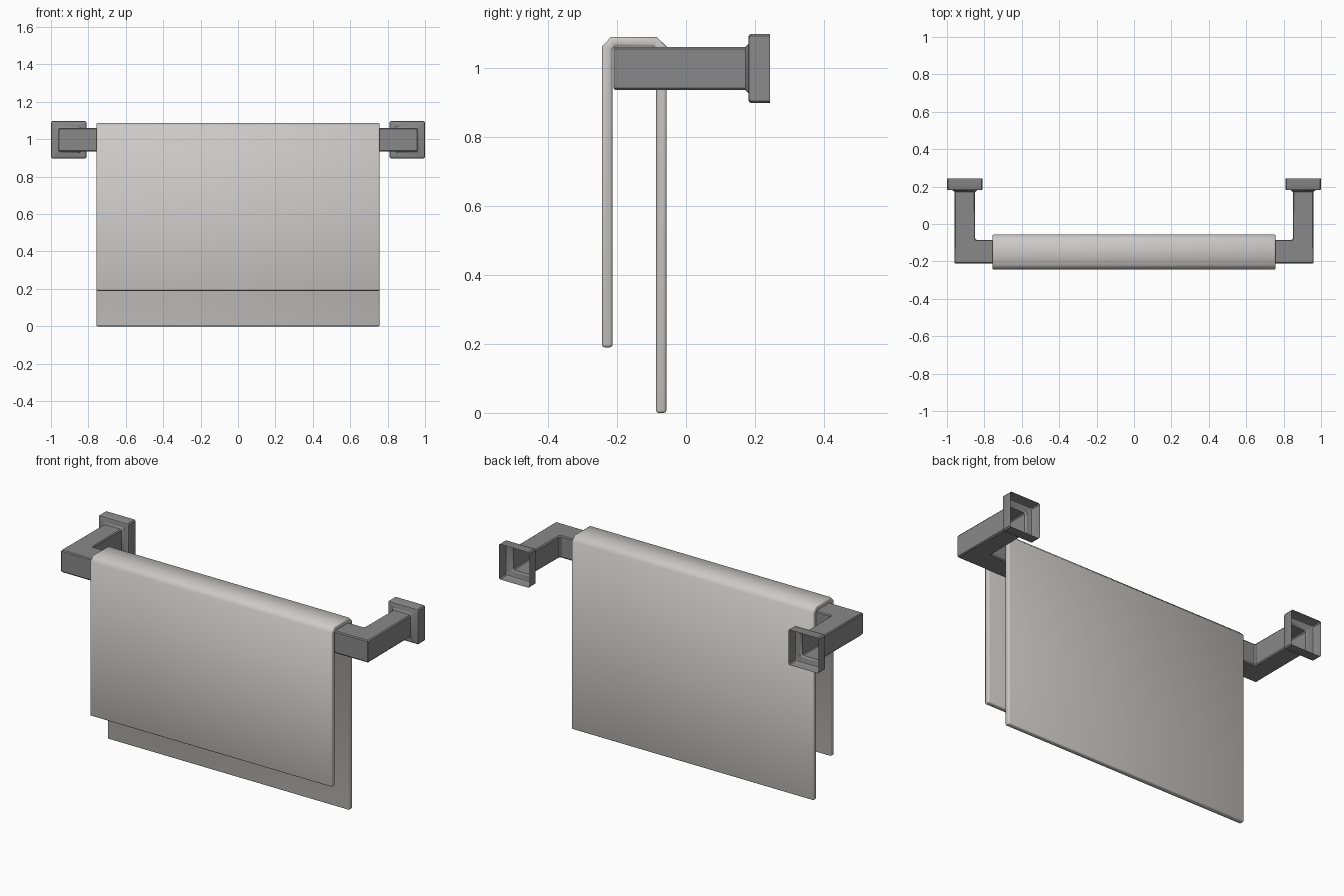
import bpy, bmesh
from mathutils import Vector

if "Cube" in bpy.data.objects:
    bpy.data.objects.remove(bpy.data.objects["Cube"])


def material(name, rgb):
    m = bpy.data.materials.new(name)
    m.diffuse_color = (*rgb, 1)
    m.use_nodes = True
    m.node_tree.nodes["Principled BSDF"].inputs["Base Color"].default_value = m.diffuse_color
    return m


def finish(name, bm, mat, angle=0.6):
    bmesh.ops.recalc_face_normals(bm, faces=bm.faces)
    me = bpy.data.meshes.new(name)
    bm.to_mesh(me)
    bm.free()
    ob = bpy.data.objects.new(name, me)
    bpy.context.collection.objects.link(ob)
    me.materials.append(mat)
    bpy.ops.object.select_all(action='DESELECT')
    ob.select_set(True)
    bpy.context.view_layer.objects.active = ob
    bpy.ops.object.shade_smooth_by_angle(angle=angle)
    return ob


metal = material("grey metal", (0.25, 0.25, 0.25))
cloth = material("pale cloth", (0.60, 0.59, 0.58))

# Rail: one hollow rectangular tube from wall plate to wall plate
ZC = 0.9975
# each station: inner xy, outer xy, half height, corner chamfer
half = [
    ((0.810, 0.243), (1.000, 0.243), 0.100, 0.006),
    ((0.810, 0.188), (1.000, 0.188), 0.100, 0.006),
    ((0.813, 0.183), (0.997, 0.183), 0.097, 0.006),
    ((0.818, 0.181), (0.992, 0.181), 0.092, 0.006),
    ((0.840, 0.181), (0.970, 0.181), 0.072, 0.006),
    ((0.849, 0.172), (0.960, 0.172), 0.0625, 0.006),
    ((0.849, -0.078), (0.960, -0.208), 0.0625, 0.006),
    ((0.842, -0.085), (0.958, -0.210), 0.0625, 0.006),
]
mirrored = [((-a[0], a[1]), (-b[0], b[1]), h, c) for a, b, h, c in reversed(half)]


def ring(bm, a, b, h, c):
    a, b = Vector((*a, ZC)), Vector((*b, ZC))
    t = c / (b - a).length
    pts = [(t, h), (1 - t, h), (1, h - c), (1, c - h),
           (1 - t, -h), (t, -h), (0, c - h), (0, h - c)]
    return [bm.verts.new(a.lerp(b, u) + Vector((0, 0, z))) for u, z in pts]


bm = bmesh.new()
rings = [ring(bm, *s) for s in half + mirrored]
for r, s in zip(rings, rings[1:]):
    for i in range(8):
        j = (i + 1) % 8
        bm.faces.new((r[i], r[j], s[j], s[i]))
finish("towel_rail", bm, metal)

# Towel: folded profile extruded along x, with softened edges
profile = [(-0.243, 0.19), (-0.243, 1.062), (-0.218, 1.088), (-0.084, 1.088),
           (-0.057, 1.062), (-0.057, 0.0), (-0.087, 0.0), (-0.087, 1.052),
           (-0.095, 1.061), (-0.205, 1.061), (-0.213, 1.052), (-0.213, 0.19)]
bm = bmesh.new()
W = 0.757
ends = [[bm.verts.new((x, y, z)) for y, z in profile] for x in (-W, W)]
bm.faces.new(ends[0])
bm.faces.new(ends[1][::-1])
n = len(profile)
for i in range(n):
    j = (i + 1) % n
    bm.faces.new((ends[0][i], ends[0][j], ends[1][j], ends[1][i]))
bmesh.ops.recalc_face_normals(bm, faces=bm.faces)
# soften the rims and the hems
soft = [e for e in bm.edges
        if abs(e.verts[0].co.x - e.verts[1].co.x) < 1e-4
        or max(v.co.z for v in e.verts) < 0.2]
bmesh.ops.bevel(bm, geom=soft, offset=0.007, segments=2, profile=0.5,
                affect='EDGES', clamp_overlap=True)
finish("towel", bm, cloth, 0.9)
